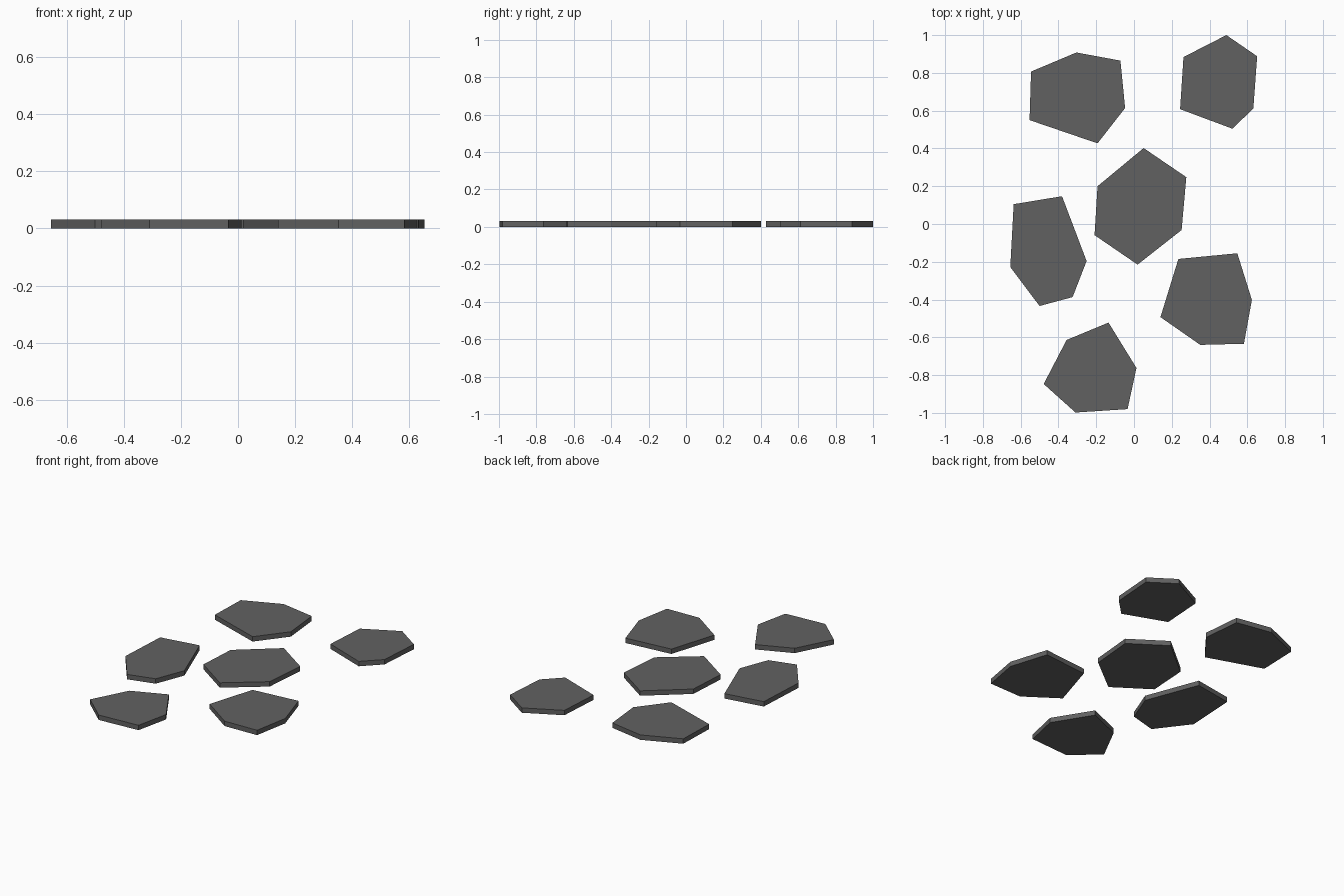
import bpy, bmesh

if "Cube" in bpy.data.objects:
    bpy.data.objects.remove(bpy.data.objects["Cube"])

HEIGHT = 0.032

mat = bpy.data.materials.new("dark grey stone")
mat.diffuse_color = (0.12, 0.12, 0.12, 1)
mat.use_nodes = True
mat.node_tree.nodes["Principled BSDF"].inputs["Base Color"].default_value = mat.diffuse_color

# Outline of each flat stepping stone, seen from above
STONES = {
    "stone_back_left": [(-.545, .807), (-.305, .908), (-.072, .865), (-.047, .614), (-.193, .427), (-.553, .55)],
    "stone_back_right": [(.262, .884), (.489, 1), (.652, .888), (.632, .613), (.522, .504), (.244, .608)],
    "stone_centre": [(.051, .402), (.277, .248), (.252, -.032), (.019, -.215), (-.209, -.059), (-.193, .2)],
    "stone_left": [(-.637, .105), (-.381, .147), (-.251, -.196), (-.325, -.387), (-.5, -.434), (-.655, -.228)],
    "stone_right": [(.235, -.185), (.547, -.155), (.624, -.402), (.582, -.634), (.351, -.64), (.14, -.493)],
    "stone_front": [(-.357, -.614), (-.135, -.522), (.013, -.762), (-.034, -.98), (-.31, -.998), (-.478, -.847)],
}


def make_stone(name, outline):
    """Extrude an outline upward into a flat slab."""
    bm = bmesh.new()
    base = bm.faces.new([bm.verts.new((x, y, 0)) for x, y in outline])
    top = bmesh.ops.extrude_face_region(bm, geom=[base], use_keep_orig=True)
    verts = [v for v in top["geom"] if isinstance(v, bmesh.types.BMVert)]
    bmesh.ops.translate(bm, verts=verts, vec=(0, 0, HEIGHT))
    bmesh.ops.recalc_face_normals(bm, faces=bm.faces)
    mesh = bpy.data.meshes.new(name)
    bm.to_mesh(mesh)
    bm.free()
    mesh.materials.append(mat)
    bpy.context.collection.objects.link(bpy.data.objects.new(name, mesh))


for name, outline in STONES.items():
    make_stone(name, outline)
